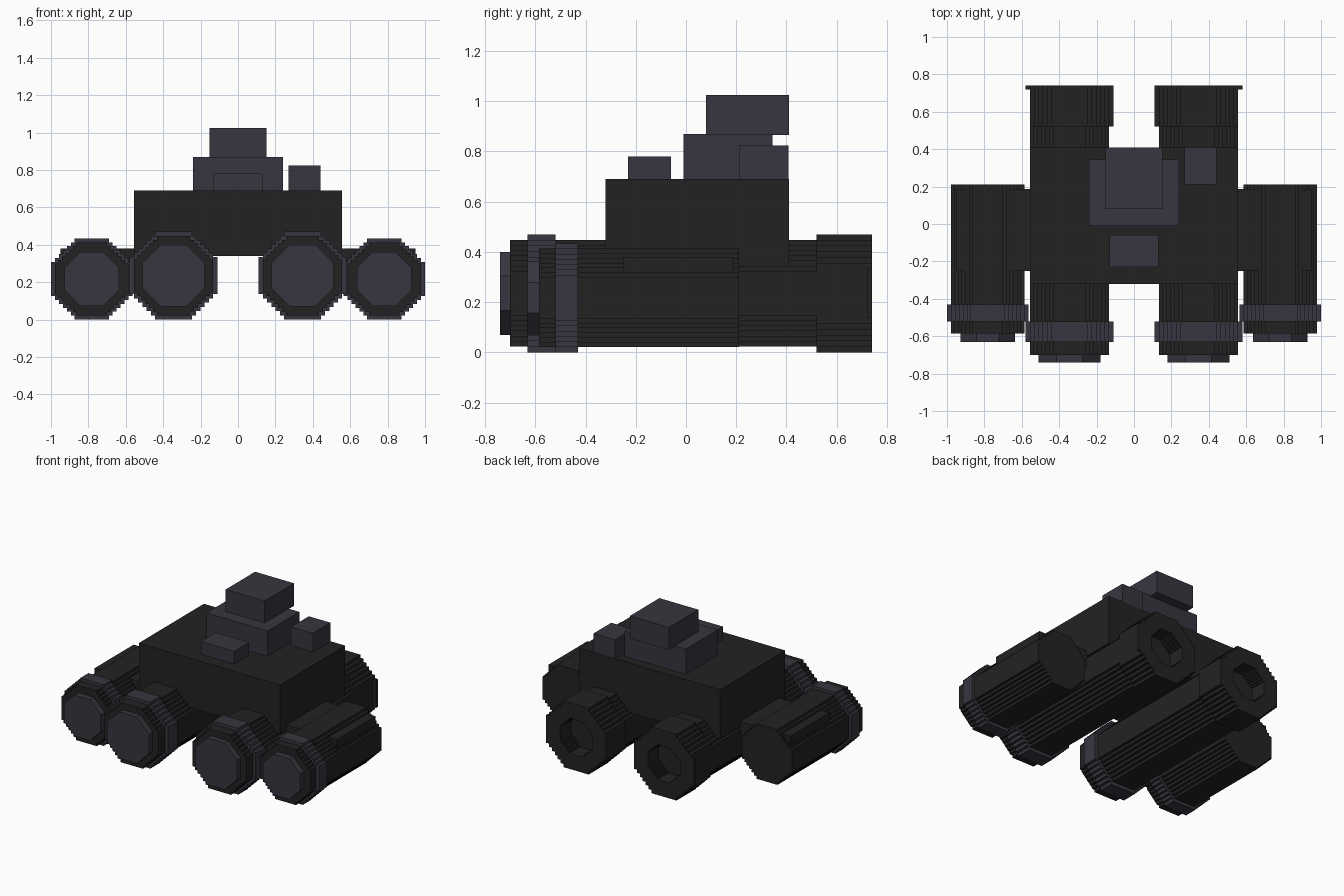
import bpy, bmesh

if "Cube" in bpy.data.objects:
    bpy.data.objects.remove(bpy.data.objects["Cube"])


def material(name, color):
    m = bpy.data.materials.new(name)
    m.diffuse_color = (*color, 1)
    m.use_nodes = True
    m.node_tree.nodes["Principled BSDF"].inputs["Base Color"].default_value = m.diffuse_color
    return m


DARK = material("matte_black", (0.0165, 0.0165, 0.0165))
GREY = material("slate_grey", (0.039, 0.036, 0.05))


def finish(name, bm, mat):
    bmesh.ops.recalc_face_normals(bm, faces=bm.faces[:])
    me = bpy.data.meshes.new(name)
    bm.to_mesh(me)
    bm.free()
    me.materials.append(mat)
    ob = bpy.data.objects.new(name, me)
    bpy.context.collection.objects.link(ob)
    return ob


def box(name, x, y, z, mat):
    bm = bmesh.new()
    bmesh.ops.create_cube(bm, size=1)
    for v in bm.verts:
        for i, (lo, hi) in enumerate((x, y, z)):
            v.co[i] = lo if v.co[i] < 0 else hi
    return finish(name, bm, mat)


def octagon(r, steps):
    """Octagon whose diagonal sides are cut into stair steps (0 = plain)."""
    a = 0.42 * r
    q = [(r, a)]
    if steps:
        d = (r - a) / steps
        for i in range(steps):
            q += [(r - (i + 1) * d, a + i * d), (r - (i + 1) * d, a + (i + 1) * d)]
    else:
        q.append((a, r))
    pts = []
    for _ in range(4):
        pts += q
        q = [(-y, x) for x, y in q]
    return pts


def barrel(name, cx, cz, r, y0, y1, mat, steps=6, hole=0, limit=9):
    """Octagonal drum along y, optionally hollow, clipped at |x| = limit."""
    bm = bmesh.new()

    def loop(rad, y):
        return [bm.verts.new((max(-limit, min(limit, cx + px)), y, cz + pz))
                for px, pz in octagon(rad, steps)]

    def bridge(a, b):
        for i in range(len(a)):
            j = (i + 1) % len(a)
            bm.faces.new((a[i], a[j], b[j], b[i]))

    front, back = loop(r, y0), loop(r, y1)
    bridge(front, back)
    if hole:
        fin, bin_ = loop(hole, y0), loop(hole, y1)
        bridge(fin, bin_)
        bridge(front, fin)
        bridge(back, bin_)
    else:
        bm.faces.new(front)
        bm.faces.new(back)
    return finish(name, bm, mat)


for s, side in ((-1, "left"), (1, "right")):
    # inner long tubes with hollow eyepieces
    cx, cz = s * 0.345, 0.235
    barrel(side + "_inner_tube", cx, cz, 0.212, -0.70, 0.62, DARK)
    barrel(side + "_inner_ring", cx, cz, 0.235, -0.63, -0.52, GREY)
    barrel(side + "_inner_lens", cx, cz, 0.165, -0.74, -0.69, GREY, steps=0)
    barrel(side + "_eyepiece", cx, cz, 0.235, 0.52, 0.72, DARK, hole=0.125, limit=0.557)
    barrel(side + "_eyepiece_rim", cx, cz, 0.235, 0.72, 0.74, DARK, hole=0.125)
    # outer short tubes
    cx, cz = s * 0.782, 0.217
    barrel(side + "_outer_tube", cx, cz, 0.196, -0.585, 0.21, DARK)
    barrel(side + "_outer_ring", cx, cz, 0.217, -0.52, -0.43, GREY)
    barrel(side + "_outer_lens", cx, cz, 0.145, -0.63, -0.575, GREY, steps=0)
    # arm joining the outer tube to the housing
    box(side + "_arm", sorted((s * 0.5, s * 0.95)), (-0.25, 0.187), (0.26, 0.38), DARK)

# central housing and the mount blocks on top
box("housing", (-0.555, 0.555), (-0.32, 0.41), (0.34, 0.69), DARK)
box("mount_base", (-0.24, 0.24), (-0.01, 0.345), (0.68, 0.87), GREY)
box("mount_top", (-0.153, 0.153), (0.08, 0.41), (0.865, 1.025), GREY)
box("control_knob", (0.27, 0.44), (0.21, 0.408), (0.68, 0.823), GREY)
box("front_block", (-0.13, 0.13), (-0.23, -0.06), (0.68, 0.78), GREY)
